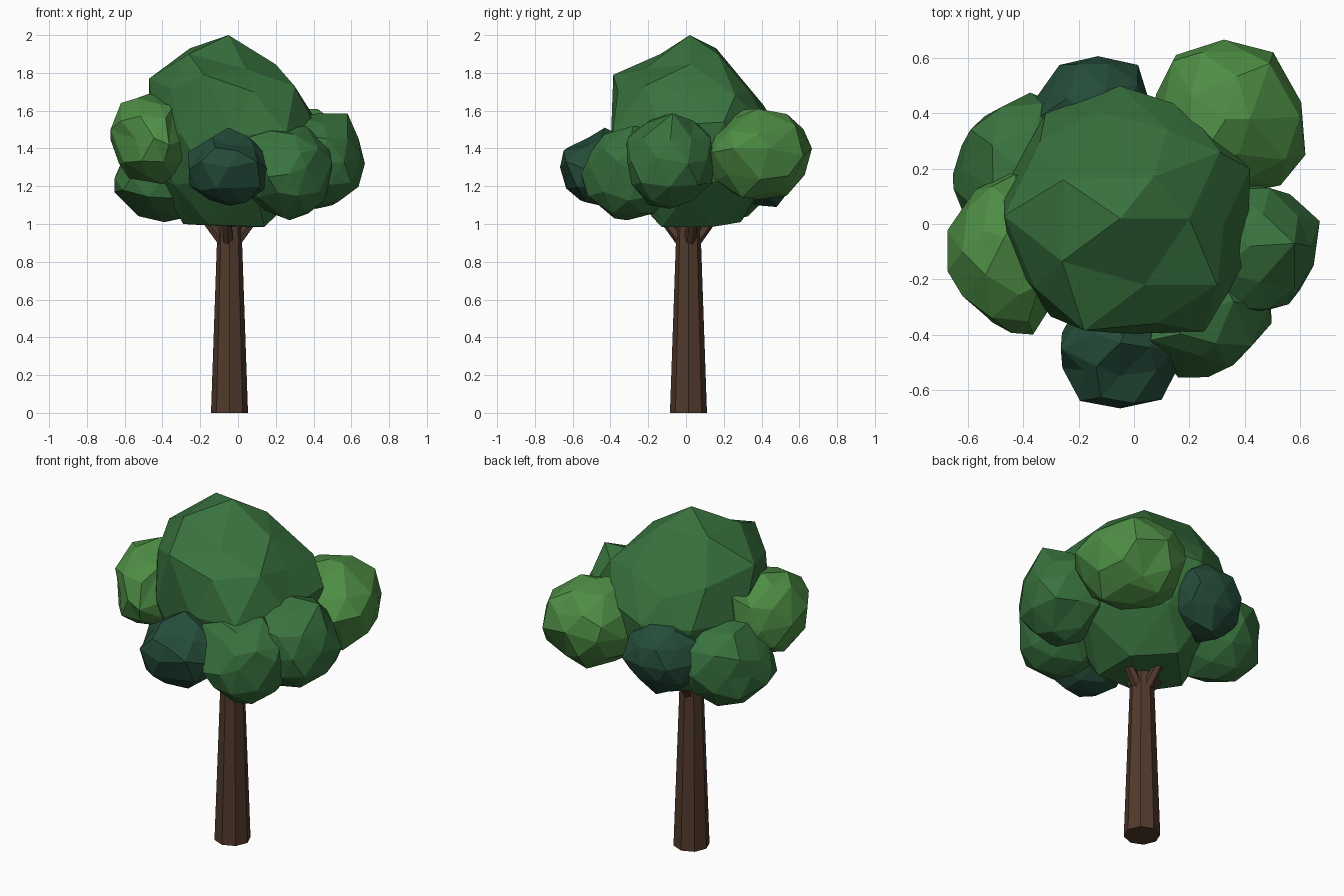
import bpy, bmesh, random
from math import cos, sin, radians
from mathutils import Vector


def material(name, rgb):
    m = bpy.data.materials.new(name)
    m.diffuse_color = (*rgb, 1)
    return m


BARK = material("bark", (0.084, 0.042, 0.025))
GREEN = material("leaf_green", (0.040, 0.168, 0.048))
LIGHT = material("leaf_light", (0.075, 0.265, 0.058))
DARK = material("leaf_dark", (0.018, 0.072, 0.042))


def finish(bm, name, mat):
    bmesh.ops.recalc_face_normals(bm, faces=bm.faces)
    me = bpy.data.meshes.new(name)
    bm.to_mesh(me)
    bm.free()
    me.materials.append(mat)
    ob = bpy.data.objects.new(name, me)
    bpy.context.collection.objects.link(ob)
    return ob


def taper(name, a, b, r1, r2, sides):
    """Flat-sided tapered post from a to b."""
    a, b = Vector(a), Vector(b)
    d = b - a
    bm = bmesh.new()
    bmesh.ops.create_cone(bm, cap_ends=True, segments=sides, radius1=r1,
                          radius2=r2, depth=d.length)
    bmesh.ops.rotate(bm, verts=bm.verts,
                     matrix=Vector((0, 0, 1)).rotation_difference(d).to_matrix())
    bmesh.ops.translate(bm, verts=bm.verts, vec=(a + b) / 2)
    return finish(bm, name, BARK)


def clump(name, mat, lo, hi, seed, pulls=(), jitter=0.05):
    """Faceted leaf clump: jittered icosphere fitted to the box lo..hi."""
    rng = random.Random(seed)
    lo, hi = Vector(lo), Vector(hi)
    mid, half = (lo + hi) / 2, (hi - lo) / 2
    bm = bmesh.new()
    bmesh.ops.create_icosphere(bm, subdivisions=2, radius=1)
    free = {v: v.co.copy() for v in bm.verts}
    for v in bm.verts:
        v.co *= 1 + rng.uniform(-jitter, jitter)
        v.co += Vector([rng.uniform(-jitter, jitter) for _ in range(3)])
        for i in range(3):
            v.co[i] = mid[i] + half[i] * max(-1, min(1, v.co[i]))
    # move the corner lying in the same direction onto each given point
    for p in pulls:
        p = Vector(p)
        d = Vector([(p[i] - mid[i]) / half[i] for i in range(3)]).normalized()
        v = max(free, key=lambda w: free[w].dot(d))
        v.co = p
        del free[v]
    return finish(bm, name, mat)


# Trunk and short branches under the crown
CX, CY = -0.045, 0.013
taper("trunk", (CX, CY, 0), (CX, CY, 1.15), 0.098, 0.058, 8)
for i, ang in enumerate((10, 100, 185, 262)):
    c, s = cos(radians(ang)), sin(radians(ang))
    taper(f"branch_{i + 1}", (CX + 0.03 * c, CY + 0.03 * s, 0.90),
          (CX + 0.17 * c, CY + 0.17 * s, 1.08), 0.032, 0.024, 6)

# Main crown
clump("crown", GREEN, (-0.48, -0.41, 0.95), (0.43, 0.49, 2.0), 4, (
    (-0.05, 0.02, 2.0),
    # ring below the tip
    (-0.255, 0.16, 1.93), (0.20, 0.02, 1.845), (-0.26, -0.135, 1.90),
    (0.04, -0.22, 1.82), (0.07, 0.17, 1.90),
    # shoulder
    (-0.18, -0.385, 1.79), (-0.47, 0.03, 1.77), (0.30, -0.22, 1.73),
    (0.31, 0.26, 1.68), (-0.14, 0.41, 1.63), (0.325, 0.0, 1.69),
    (0.12, 0.34, 1.70), (-0.34, 0.30, 1.70), (-0.36, -0.23, 1.72),
    (0.08, -0.36, 1.70),
    # widest line
    (0.42, 0.20, 1.54), (0.19, 0.42, 1.52), (-0.05, 0.50, 1.48),
    (-0.32, 0.40, 1.48), (-0.47, 0.13, 1.48), (-0.44, -0.155, 1.48),
    (0.255, -0.39, 1.48), (0.41, -0.14, 1.52),
    # flattened underside
    (-0.03, 0.04, 0.985), (0.14, -0.13, 0.985), (0.14, 0.14, 0.985),
    (-0.06, 0.29, 1.01), (-0.29, 0.05, 1.0), (-0.15, -0.14, 0.995)), 0.02)

# Smaller clumps around it
clump("clump_left", LIGHT, (-0.675, -0.40, 1.21), (-0.23, 0.19, 1.69), 2, (
    (-0.62, -0.10, 1.64), (-0.34, -0.22, 1.63), (-0.63, -0.12, 1.32),
    (-0.43, 0.18, 1.62), (-0.675, -0.17, 1.50), (-0.365, -0.40, 1.42),
    (-0.54, -0.33, 1.45), (-0.39, -0.12, 1.21), (-0.47, -0.05, 1.69)))
clump("clump_back_right", LIGHT, (0.05, 0.10, 1.12), (0.62, 0.667, 1.61), 3, (
    (0.325, 0.667, 1.40), (0.62, 0.25, 1.40), (0.20, 0.17, 1.60),
    (0.42, 0.38, 1.61), (0.14, 0.59, 1.45), (0.49, 0.58, 1.52),
    (0.605, 0.44, 1.40), (0.53, 0.14, 1.38), (0.40, 0.55, 1.20)))
clump("clump_front", DARK, (-0.275, -0.667, 1.09), (0.165, -0.24, 1.49), 5, (
    (-0.05, -0.43, 1.51), (-0.195, -0.64, 1.33), (0.10, -0.635, 1.33),
    (-0.05, -0.667, 1.30), (-0.05, -0.55, 1.42), (-0.265, -0.45, 1.38),
    (-0.18, -0.53, 1.41), (0.08, -0.53, 1.41), (-0.05, -0.62, 1.19)))
clump("clump_front_right", GREEN, (0.03, -0.56, 1.02), (0.50, -0.06, 1.52), 6, (
    (0.16, -0.555, 1.25), (0.36, -0.51, 1.30), (0.497, -0.36, 1.33),
    (0.06, -0.42, 1.46), (0.36, -0.28, 1.52), (0.25, -0.38, 1.03),
    (0.25, -0.48, 1.42)))
clump("clump_right", GREEN, (0.17, -0.35, 1.08), (0.672, 0.17, 1.585), 7, (
    (0.58, -0.07, 1.585), (0.42, -0.08, 1.585), (0.672, 0.01, 1.32),
    (0.65, -0.15, 1.35), (0.56, -0.29, 1.33), (0.38, -0.34, 1.30),
    (0.50, -0.08, 1.10)))
clump("clump_back_left", GREEN, (-0.656, -0.07, 1.01), (-0.15, 0.475, 1.50), 8, (
    (-0.54, 0.39, 1.25), (-0.375, 0.475, 1.25), (-0.655, 0.18, 1.17),
    (-0.39, 0.20, 1.01), (-0.625, 0.20, 1.31), (-0.61, 0.02, 1.18)))
clump("clump_back", DARK, (-0.36, 0.17, 1.09), (0.07, 0.607, 1.51), 9, (
    (-0.27, 0.575, 1.30), (-0.13, 0.607, 1.30), (0.015, 0.575, 1.30),
    (-0.14, 0.48, 1.09)))
